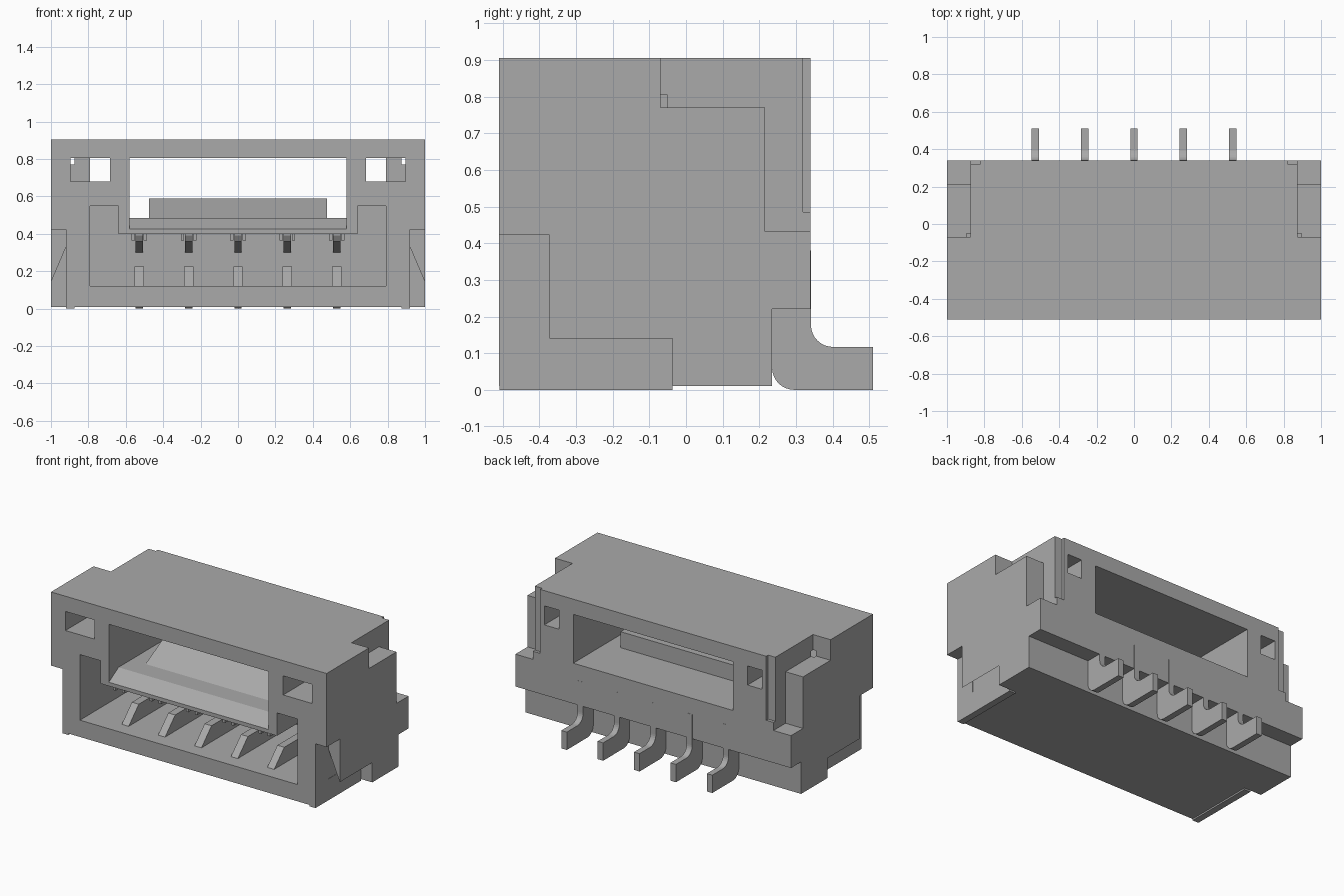
import bpy, bmesh, math
from mathutils import Vector

cube = bpy.data.objects.get("Cube")
if cube:
    bpy.data.objects.remove(cube, do_unlink=True)

grey = bpy.data.materials.new("mid_grey")
grey.use_nodes = True
grey.diffuse_color = (0.4, 0.4, 0.4, 1)
grey.node_tree.nodes["Principled BSDF"].inputs["Base Color"].default_value = (0.4, 0.4, 0.4, 1)


def prism(name, points, axis, low, high):
    """Extrude a profile: (y, z) points along x, or (x, z) points along y."""
    bm = bmesh.new()
    place = (lambda p: (low, p[0], p[1])) if axis == "x" else (lambda p: (p[0], low, p[1]))
    face = bm.faces.new([bm.verts.new(place(p)) for p in points])
    grown = bmesh.ops.extrude_face_region(bm, geom=[face])["geom"]
    step = Vector((high - low, 0, 0)) if axis == "x" else Vector((0, high - low, 0))
    bmesh.ops.translate(bm, vec=step, verts=[g for g in grown if isinstance(g, bmesh.types.BMVert)])
    bmesh.ops.recalc_face_normals(bm, faces=bm.faces)
    mesh = bpy.data.meshes.new(name)
    bm.to_mesh(mesh)
    bm.free()
    mesh.materials.append(grey)
    obj = bpy.data.objects.new(name, mesh)
    bpy.context.collection.objects.link(obj)
    return obj


def box(name, x0, x1, y0, y1, z0, z1):
    return prism(name, [(y0, z0), (y1, z0), (y1, z1), (y0, z1)], "x", x0, x1)


def cut(target, cutter):
    mod = target.modifiers.new("cut", "BOOLEAN")
    mod.operation, mod.solver, mod.object = "DIFFERENCE", "EXACT", cutter
    bpy.context.view_layer.objects.active = target
    bpy.ops.object.modifier_apply(modifier=mod.name)
    bpy.data.objects.remove(cutter, do_unlink=True)


def arc(cy, cz, r, start, end, n=8):
    angles = [math.radians(start + (end - start) * i / n) for i in range(n + 1)]
    return [(cy + r * math.cos(a), cz + r * math.sin(a)) for a in angles]


FRONT, BACK, TOP = -0.51, 0.34, 0.905
pitch = 0.264
contacts = [pitch * i for i in range(-2, 3)]

# Housing side outline with the notch under the back edge
body = prism("housing", [(FRONT, 0.01), (0.235, 0.01), (0.235, 0.22), (BACK, 0.22),
                         (BACK, TOP), (FRONT, TOP)], "x", -1, 1)

# Plug cavity, with raised corners at both ends, and the window through to the back
cut(body, prism("cavity", [(-0.79, 0.12), (0.79, 0.12), (0.79, 0.55), (0.64, 0.55), (0.64, 0.4),
                           (-0.64, 0.4), (-0.64, 0.55), (-0.79, 0.55)], "y", -0.6, 0.18))
cut(body, box("window", -0.58, 0.58, -0.6, 0.5, 0.485, 0.805))
# Slanted front lip of the tongue
cut(body, prism("lip_slope", [(-0.6, 0.425), (FRONT, 0.425), (-0.41, 0.485), (-0.41, 0.6),
                              (-0.6, 0.6)], "x", -0.58, 0.58))

for s in (-1, 1):
    # Stepped recess at the rear top corners
    cut(body, prism("rear_step", [(-0.07, 0.77), (0.215, 0.77), (0.215, 0.432), (0.5, 0.432),
                                  (0.5, 1.1), (-0.07, 1.1)], "x", s * 0.873, s * 1.1))
    cut(body, box("rear_groove", s * 0.82, s * 0.9, 0.32, 0.5, 0.485, 1.1))
    # L-shaped recess at the front bottom corners, with a slanted undercut
    cut(body, prism("tab_recess", [(-0.6, -0.1), (-0.037, -0.1), (-0.037, 0.14), (-0.373, 0.14),
                                   (-0.373, 0.422), (-0.6, 0.422)], "x", s * 0.917, s * 1.1))
    cut(body, prism("undercut", [(s * 0.917, 0.1), (s * 1.017, 0.1), (s * 0.917, 0.335)],
                    "y", -0.4, -0.037))
    # Latch holes, wide at the front and narrow at the back
    cut(body, box("latch_pocket", s * 0.685, s * 0.895, -0.6, -0.05, 0.68, 0.805))
    cut(body, box("latch_hole", s * 0.685, s * 0.79, -0.1, 0.5, 0.68, 0.805))
    # Solder tabs standing just below the housing
    side = "left" if s > 0 else "right"
    prism("solder_tab_" + side, [(FRONT + 0.001, 0), (-0.037, 0), (-0.037, 0.14), (-0.373, 0.14),
                                 (-0.373, 0.422), (FRONT + 0.001, 0.422)],
          "x", s * 0.875, s * 0.919)

# Raised wedge on top of the tongue
prism("tongue_wedge", [(-0.29, 0.48), (0, 0.48), (0, 0.59), (-0.08, 0.59)], "x", -0.475, 0.475)

# Bent leg: vertical shank, rounded bend and flat foot
leg = ([(0.235, 0.38), (0.235, 0.06)] + arc(0.295, 0.06, 0.06, 180, 270)
       + [(0.51, 0), (0.51, 0.117)] + arc(0.401, 0.177, 0.06, 270, 180) + [(0.341, 0.38)])
blade = [(-0.42, 0.115), (-0.31, 0.225), (0.19, 0.225), (0.19, 0.115)]
arm = [(-0.45, 0.39), (-0.43, 0.36), (-0.3, 0.36), (0.19, 0.3), (0.19, 0.405), (-0.45, 0.405)]
for i, x in enumerate(contacts, 1):
    prism(f"contact_leg_{i}", leg, "x", x - 0.02, x + 0.02)
    prism(f"contact_blade_{i}", blade, "x", x - 0.025, x + 0.025)
    prism(f"contact_arm_{i}", arm, "x", x - 0.02, x + 0.02)
    # Guide cheeks under the tongue on both sides of each contact
    for s, side in ((-1, "right"), (1, "left")):
        box(f"contact_guide_{i}_{side}", x + s * 0.024, x + s * 0.042, -0.48, 0.19, 0.365, 0.405)
